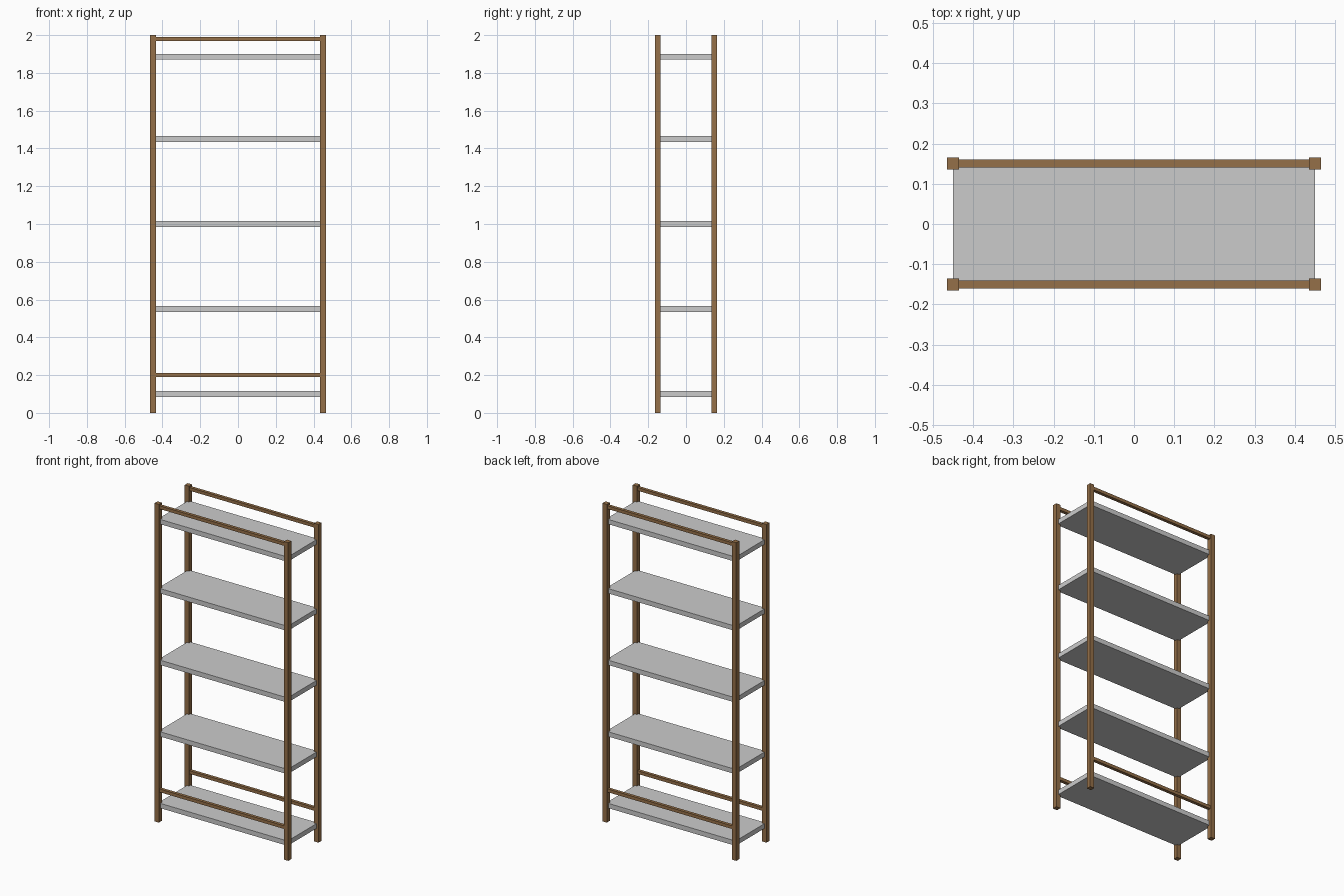
import bpy

if "Cube" in bpy.data.objects:
    bpy.data.objects.remove(bpy.data.objects["Cube"])

wood = bpy.data.materials.new("brown_wood")
wood.diffuse_color = (0.30, 0.16, 0.065, 1)
wood.use_nodes = True
wood.node_tree.nodes["Principled BSDF"].inputs["Base Color"].default_value = wood.diffuse_color


def box(name, size, loc, mat=None):
    bpy.ops.mesh.primitive_cube_add(size=1, location=loc)
    ob = bpy.context.object
    ob.name = name
    ob.scale = size
    bpy.ops.object.transform_apply(location=False, rotation=False, scale=True)
    if mat:
        ob.data.materials.append(mat)
    return ob


W, D, H = 0.90, 0.30, 2.0   # spacing of post centres, overall height

# four square corner posts
for sy, depth in ((-1, "front"), (1, "back")):
    for sx, side in ((-1, "left"), (1, "right")):
        box(f"{depth}_{side}_post", (0.03, 0.03, H),
            (sx * W / 2, sy * D / 2, H / 2), wood)
    # thin rails near the floor and at the top, front and back
    for level, z in (("lower", 0.20), ("upper", 1.98)):
        box(f"{depth}_{level}_rail", (W, 0.02, 0.02), (0, sy * D / 2, z), wood)

# five shelves
for i, z in enumerate((0.10, 0.55, 1.00, 1.45, 1.885), 1):
    box(f"shelf_{i}", (W, D, 0.03), (0, 0, z))
